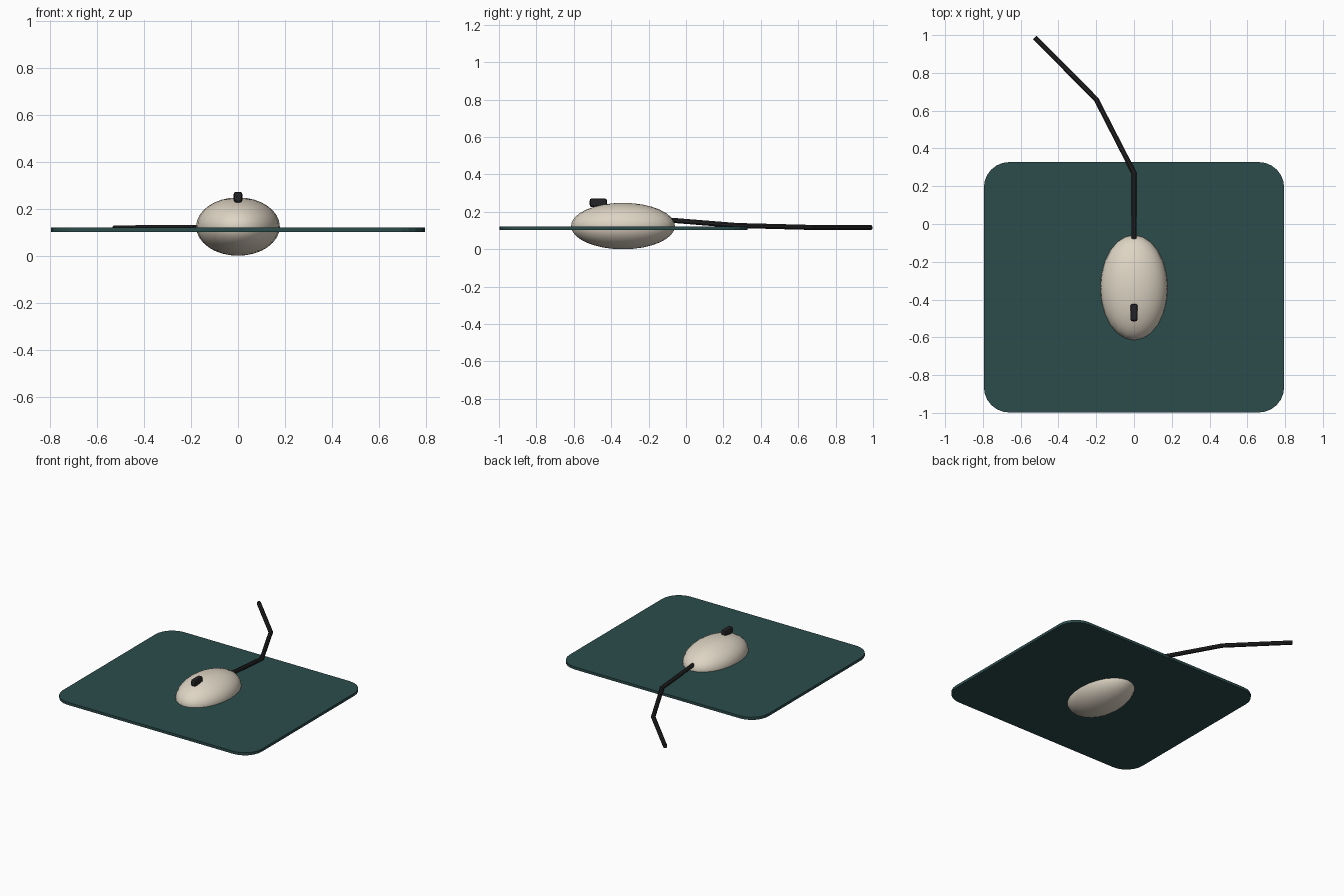
import bpy, bmesh, math
from mathutils import Vector

old = bpy.data.objects.get("Cube")
if old:
    bpy.data.objects.remove(old, do_unlink=True)


def material(name, rgb):
    m = bpy.data.materials.new(name)
    m.use_nodes = True
    colour = (*rgb, 1)
    m.diffuse_color = colour
    m.node_tree.nodes["Principled BSDF"].inputs["Base Color"].default_value = colour
    return m


def finish(name, bm, mat, smooth_angle=None):
    bmesh.ops.recalc_face_normals(bm, faces=bm.faces)
    mesh = bpy.data.meshes.new(name)
    bm.to_mesh(mesh)
    bm.free()
    mesh.materials.append(mat)
    ob = bpy.data.objects.new(name, mesh)
    bpy.context.collection.objects.link(ob)
    if smooth_angle:
        bpy.ops.object.select_all(action="DESELECT")
        ob.select_set(True)
        bpy.context.view_layer.objects.active = ob
        bpy.ops.object.shade_smooth_by_angle(angle=math.radians(smooth_angle))
    return ob


teal = material("dark teal", (0.025, 0.072, 0.072))
cream = material("warm cream", (0.73, 0.66, 0.55))
black = material("soft black", (0.017, 0.017, 0.019))

# Mat: thin slab with rounded corners
bm = bmesh.new()
half_x, half_y, mid_y, radius, steps = 0.795, 0.663, -0.335, 0.135, 6
outline = []
for i, (sx, sy) in enumerate([(1, 1), (-1, 1), (-1, -1), (1, -1)]):
    for k in range(steps + 1):
        a = math.pi / 2 * (i + k / steps)
        outline.append(bm.verts.new((sx * (half_x - radius) + radius * math.cos(a),
                                     mid_y + sy * (half_y - radius) + radius * math.sin(a),
                                     0.102)))
base = bm.faces.new(outline)
top = bmesh.ops.extrude_face_region(bm, geom=[base], use_keep_orig=True)
bmesh.ops.translate(bm, vec=(0, 0, 0.019),
                    verts=[g for g in top["geom"] if isinstance(g, bmesh.types.BMVert)])
finish("mat", bm, teal)

# Body: squashed sphere sitting through the mat
bm = bmesh.new()
bmesh.ops.create_uvsphere(bm, u_segments=24, v_segments=16, radius=1)
bmesh.ops.scale(bm, vec=(0.178, 0.278, 0.124), verts=bm.verts)
bmesh.ops.translate(bm, vec=(0, -0.337, 0.124), verts=bm.verts)
finish("mouse_body", bm, cream, 40)

# Scroll wheel: small block with bevelled edges
bm = bmesh.new()
bmesh.ops.create_cube(bm, size=1)
bmesh.ops.scale(bm, vec=(0.038, 0.092, 0.046), verts=bm.verts)
bmesh.ops.bevel(bm, geom=bm.edges[:], offset=0.011, segments=2, profile=0.5,
                affect="EDGES")
bmesh.ops.translate(bm, vec=(0, -0.469, 0.249), verts=bm.verts)
finish("scroll_wheel", bm, black)

# Cable: round tube with mitred bends
path = [Vector(p) for p in [(0, -0.09, 0.156), (0, 0.27, 0.127),
                            (-0.2, 0.66, 0.117), (-0.525, 0.987, 0.116)]]
bm = bmesh.new()
sides, thick = 8, 0.0145
rings = []
for i, p in enumerate(path):
    before = (p - path[i - 1]).normalized() if i else None
    after = (path[i + 1] - p).normalized() if i < len(path) - 1 else None
    along = ((before or after) + (after or before)).normalized()
    stretch = 1 / along.dot(before or after)
    side = along.cross(Vector((0, 0, 1))).normalized()
    up = side.cross(along)
    rings.append([bm.verts.new(p + thick * (side * stretch * math.cos(a) + up * math.sin(a)))
                  for a in (2 * math.pi * (k + 0.5) / sides for k in range(sides))])
for r0, r1 in zip(rings, rings[1:]):
    for k in range(sides):
        n = (k + 1) % sides
        bm.faces.new((r0[k], r0[n], r1[n], r1[k]))
bm.faces.new(rings[0])
bm.faces.new(rings[-1])
finish("cable", bm, black)
